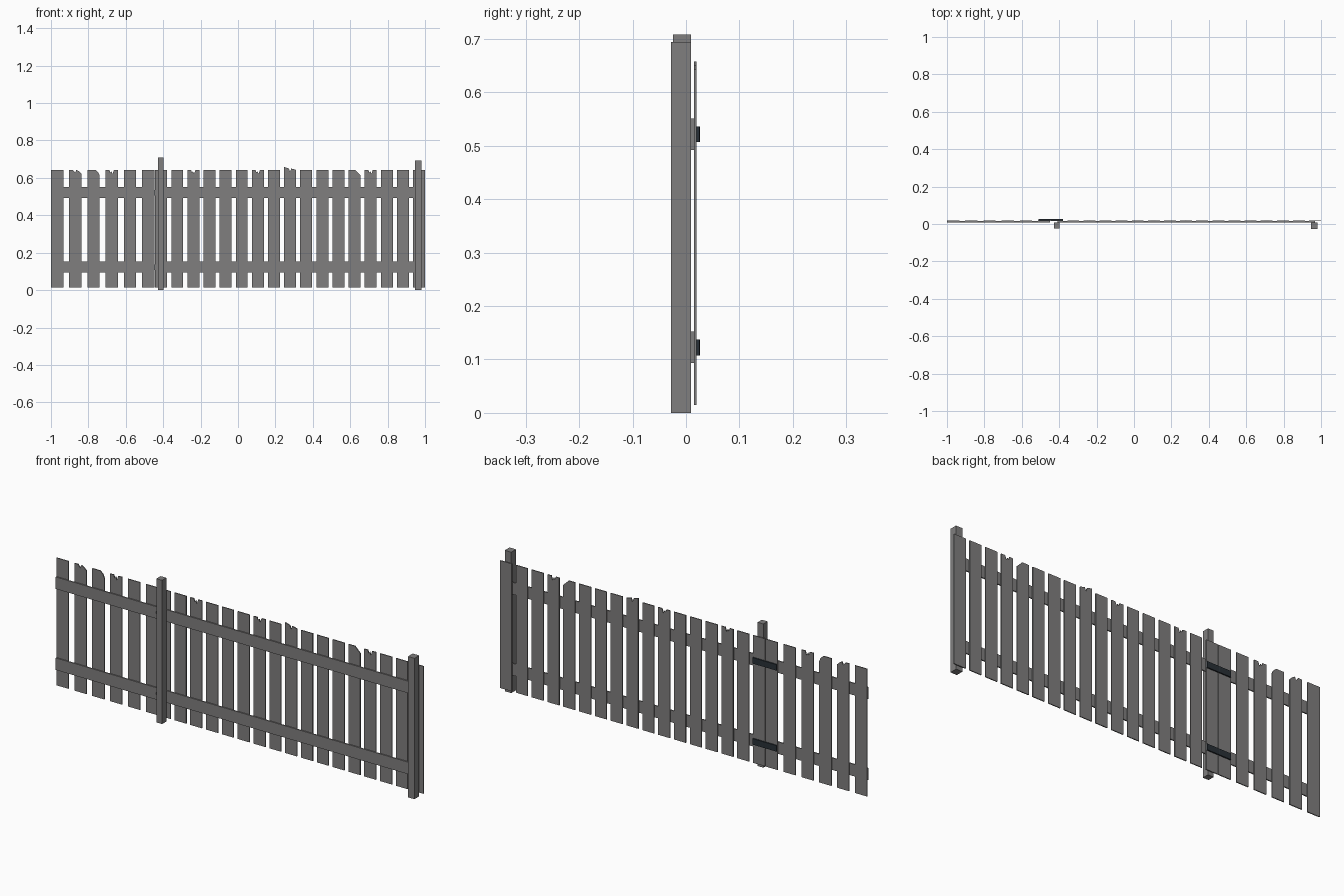
import bpy, bmesh, math

if "Cube" in bpy.data.objects:
    bpy.data.objects.remove(bpy.data.objects["Cube"])


def material(name, rgb):
    m = bpy.data.materials.new(name)
    m.diffuse_color = (*rgb, 1)
    m.use_nodes = True
    m.node_tree.nodes["Principled BSDF"].inputs["Base Color"].default_value = m.diffuse_color
    return m


WOOD = material("weathered_grey_wood", (0.215, 0.21, 0.21))
IRON = material("dark_iron", (0.022, 0.03, 0.038))


def slab(name, profile, y0, y1, mat):
    """Extrude an (x, z) outline from y0 to y1."""
    bm = bmesh.new()
    face = bm.faces.new([bm.verts.new((x, y0, z)) for x, z in profile])
    ext = bmesh.ops.extrude_face_region(bm, geom=[face])
    verts = [v for v in ext["geom"] if isinstance(v, bmesh.types.BMVert)]
    bmesh.ops.translate(bm, verts=verts, vec=(0, y1 - y0, 0))
    bmesh.ops.recalc_face_normals(bm, faces=bm.faces)
    me = bpy.data.meshes.new(name)
    bm.to_mesh(me)
    bm.free()
    me.materials.append(mat)
    ob = bpy.data.objects.new(name, me)
    bpy.context.collection.objects.link(ob)
    return ob


def box(name, x0, x1, y0, y1, z0, z1, mat):
    return slab(name, [(x0, z0), (x1, z0), (x1, z1), (x0, z1)], y0, y1, mat)


# Top outlines of the planks: (fraction of width, height), left to right
FLAT = [(0, .643), (1, .643)]
NOTCH = [(0, .643), (.3, .643), (.38, .628), (.47, .636), (.56, .621),
         (.68, .643), (1, .643)]
CHIP = [(0, .643), (.3, .643), (.4, .634), (.5, .628), (.58, .643), (.78, .636), (1, .622)]
CORNER = [(0, .643), (.65, .643), (.88, .63), (1, .612)]
SMALL_CORNER = [(0, .643), (.55, .643), (.78, .628), (1, .615)]
PEAK = [(0, .658), (.4, .65), (.5, .632), (.6, .65), (1, .643)]


def plank(name, x0, x1, top):
    outline = [(x0, .015), (x1, .015)]
    outline += [(x0 + (x1 - x0) * u, z) for u, z in reversed(top)]
    slab(name, outline, .0148, .0195, WOOD)


# Gate planks
gate_tops = {1: CHIP, 2: CORNER, 3: NOTCH}
for i in range(6):
    x = -1 + i * .0974
    plank(f"gate_plank_{i + 1}", x, x + .066, gate_tops.get(i, FLAT))

# Fence planks
fence_tops = {2: NOTCH, 6: NOTCH, 8: PEAK, 12: SMALL_CORNER, 13: NOTCH}
for i in range(17):
    x = -.443 + i * .0862
    plank(f"fence_plank_{i + 1}", x, min(x + .064, 1), fence_tops.get(i, FLAT))

# Rails and strap hinges, lower and upper
for level, z in (("lower", .093), ("upper", .492)):
    zt, zm = z + .059, z + .03
    slab(f"gate_rail_{level}",
         [(-1, z), (-.448, z), (-.448, zm - .012), (-.454, zm), (-.448, zm + .012),
          (-.448, zt), (-1, zt)], .009, .0148, WOOD)
    box(f"fence_rail_{level}", -.41, .968, .009, .0148, z, zt, WOOD)
    h0, h1 = z + .0145, z + .044
    box(f"gate_hinge_leaf_{level}", -.51, -.447, .0195, .0255, h0, h1, IRON)
    box(f"post_hinge_leaf_{level}", -.444, -.38, .0195, .0255, h0, h1, IRON)
    # hinge pin
    pin = [(-.4455 + .0035 * math.cos(a * math.pi / 4),
            .0225 + .0035 * math.sin(a * math.pi / 4)) for a in range(8)]
    ob = slab(f"hinge_pin_{level}", pin, 0, h1 - h0, IRON)
    for v in ob.data.vertices:
        px, py, pz = v.co
        v.co = (px, pz, h0 + py)
    ob.data.flip_normals()

# Posts
box("gate_post", -.428, -.397, -.024, .009, 0, .708, WOOD)
box("end_post", .946, .981, -.028, .009, 0, .694, WOOD)
